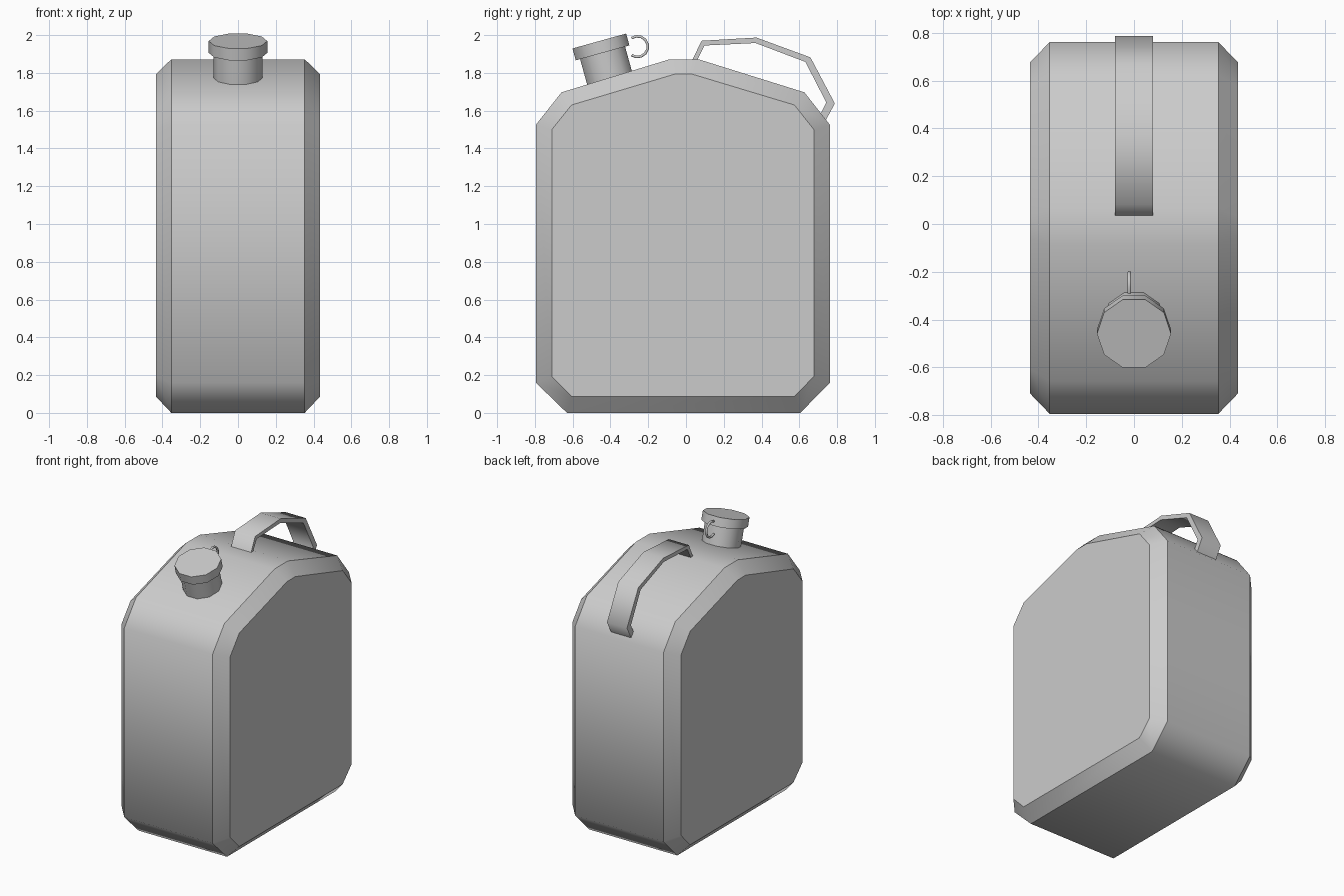
import bpy, bmesh
from math import sin, cos, pi, radians
from mathutils import Vector, Matrix

if "Cube" in bpy.data.objects:
    bpy.data.objects.remove(bpy.data.objects["Cube"])


def loft(name, rings, sharp_rings=(), sharp_rails=False):
    """Skin a list of equal-sized rings, cap both ends, smooth-shade with chosen sharp edges."""
    bm = bmesh.new()
    loops = [[bm.verts.new(p) for p in ring] for ring in rings]
    n = len(loops[0])
    for a, b in zip(loops, loops[1:]):
        for i in range(n):
            j = (i + 1) % n
            bm.faces.new((a[i], a[j], b[j], b[i]))
    bm.faces.new(loops[0][::-1])
    bm.faces.new(loops[-1])
    bmesh.ops.recalc_face_normals(bm, faces=bm.faces[:])
    for f in bm.faces:
        f.smooth = True
    for k in sharp_rings:
        for i in range(n):
            bm.edges.get((loops[k][i], loops[k][(i + 1) % n])).smooth = False
    if sharp_rails:
        for a, b in zip(loops, loops[1:]):
            for i in range(n):
                bm.edges.get((a[i], b[i])).smooth = False
    mesh = bpy.data.meshes.new(name)
    bm.to_mesh(mesh)
    bm.free()
    obj = bpy.data.objects.new(name, mesh)
    bpy.context.collection.objects.link(obj)
    return obj


# Can body: side profile (y, z) with a chamfer to the flat side panels
outer = [(-0.63, 0), (0.605, 0), (0.762, 0.16), (0.762, 1.525), (0.627, 1.697),
         (0.066, 1.872), (-0.087, 1.872), (-0.659, 1.697), (-0.795, 1.525), (-0.795, 0.16)]
inner = [(-0.606, 0.087), (0.574, 0.087), (0.677, 0.193), (0.677, 1.50), (0.574, 1.63),
         (0.034, 1.793), (-0.061, 1.793), (-0.606, 1.63), (-0.71, 1.50), (-0.71, 0.193)]
sections = [(-0.435, inner), (-0.353, outer), (0.353, outer), (0.435, inner)]
loft("can_body", [[(x, y, z) for y, z in prof] for x, prof in sections], range(4))

# Spout neck and cap: ten-sided, tilted to follow the front slope
tilt = Matrix.Translation((0, -0.405, 1.774)) @ Matrix.Rotation(radians(15.5), 4, 'X')


def tilted_ring(r, h):
    return [tilt @ Vector((r * cos(2 * pi * i / 10), r * sin(2 * pi * i / 10), h)) for i in range(10)]


loft("spout_neck", [tilted_ring(0.13, -0.03), tilted_ring(0.13, 0.15)], (0, 1))
loft("spout_cap", [tilted_ring(0.155, 0.137), tilted_ring(0.155, 0.202)], (0, 1))

# Wire loop behind the cap
wire = []
for k in range(10):
    a = radians(125 - 250 * k / 9)
    wire.append([(-0.02 + 0.008 * cos(b),
                  -0.257 + (0.055 + 0.008 * sin(b)) * cos(a),
                  1.939 + (0.055 + 0.008 * sin(b)) * sin(a))
                 for b in (i * pi / 3 for i in range(6))])
loft("cap_loop", wire, (0, 9))

# Strap handle: outer and inner side lines (y, z)
strap_out = [(0.025, 1.85), (0.082, 1.970), (0.373, 1.987), (0.659, 1.882), (0.788, 1.638), (0.735, 1.54)]
strap_in = [(0.05, 1.85), (0.098, 1.945), (0.368, 1.958), (0.632, 1.858), (0.743, 1.643), (0.700, 1.56)]
loft("carry_handle",
     [[(-0.08, *o), (0.08, *o), (0.08, *i), (-0.08, *i)] for o, i in zip(strap_out, strap_in)],
     (0, 5), sharp_rails=True)
